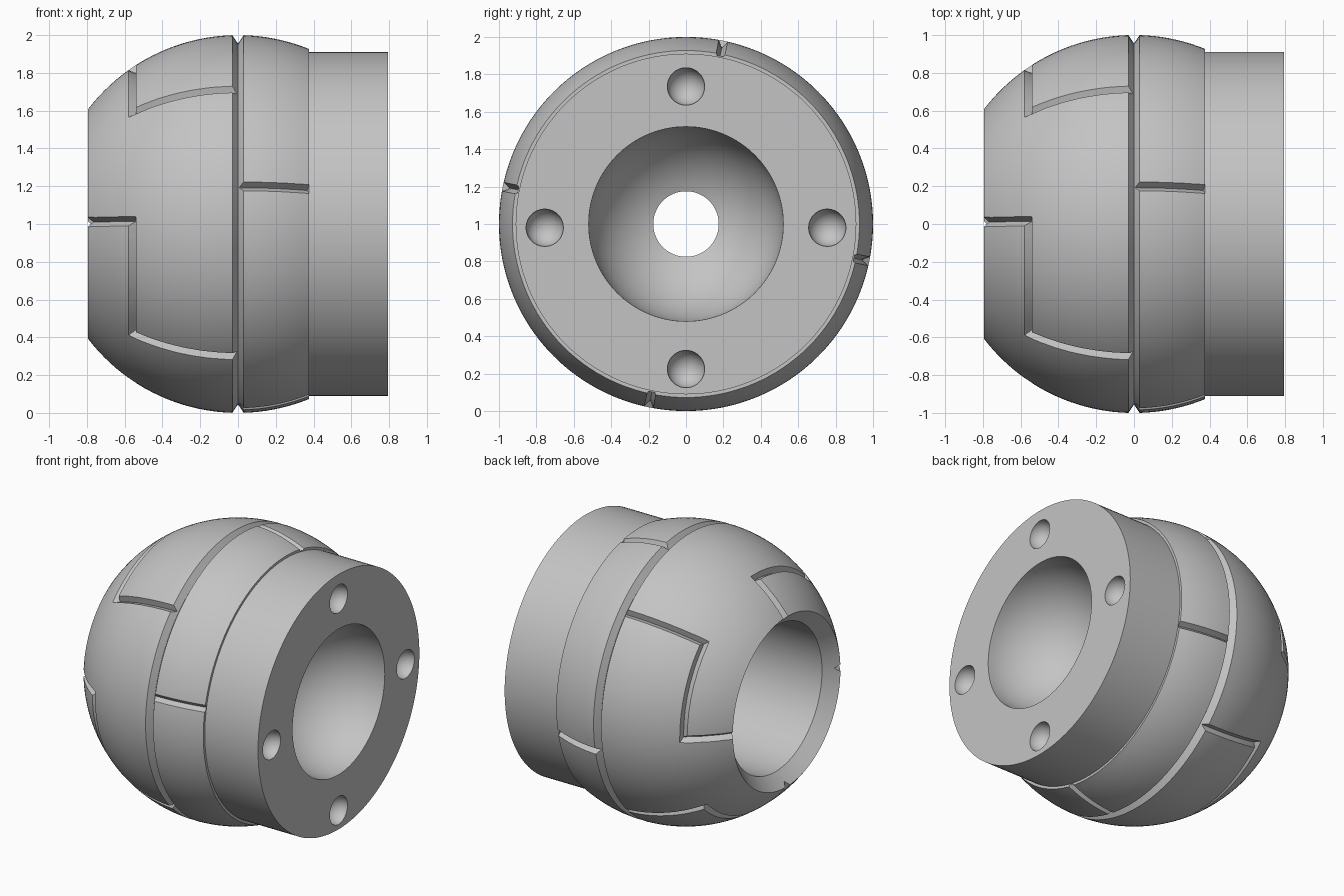
import bpy, bmesh
from math import sin, cos, acos, pi, radians, sqrt
from mathutils import Vector, Matrix

old = bpy.data.objects.get("Cube")
if old:
    bpy.data.objects.remove(old, do_unlink=True)

grey = bpy.data.materials.new("plain grey")
grey.use_nodes = True
grey.diffuse_color = (0.55, 0.55, 0.55, 1)
grey.node_tree.nodes["Principled BSDF"].inputs["Base Color"].default_value = (0.55, 0.55, 0.55, 1)

END, STEP, NECK, BORE, HOLE = 0.795, 0.375, 0.91, 0.52, 0.175
QUARTER = pi / 2


def make_object(name, bm):
    """Turn the shell outward and place it as an object."""
    bm.normal_update()
    if bm.calc_volume(signed=True) < 0:
        bmesh.ops.reverse_faces(bm, faces=bm.faces[:])
    mesh = bpy.data.meshes.new(name)
    bm.to_mesh(mesh)
    bm.free()
    mesh.materials.append(grey)
    ob = bpy.data.objects.new(name, mesh)
    ob.location.z = 1
    bpy.context.scene.collection.objects.link(ob)
    return ob


def bridge(bm, a, b):
    """Skin two matching closed rings of vertices."""
    for j in range(len(a)):
        k = (j + 1) % len(a)
        bm.faces.new((a[j], a[k], b[k], b[j]))


def arc(x0, x1, steps):
    """Unit-ball profile points between two stations on the x axis."""
    a, b = acos(x0), acos(x1)
    return [(cos(a + (b - a) * i / steps), sin(a + (b - a) * i / steps)) for i in range(steps + 1)]


# Closed profile: outer ball, seam, band, neck, cup, through hole, bore, chamfer
profile = arc(-END, -0.03, 20) + [(0, 0.955)] + arc(0.03, STEP, 9)
profile += [(STEP, NECK), (END, NECK)]
lip = acos(HOLE / BORE)
for i in range(17):
    a = lip * i / 16
    profile.append((END - BORE * sin(a), BORE * cos(a)))
profile += [(0.1, HOLE), (0.1, BORE), (-0.71, BORE)]

# Lathe the profile around the x axis
bm = bmesh.new()
rings = []
for i in range(128):
    a = 2 * pi * i / 128
    rings.append([bm.verts.new((x, r * cos(a), r * sin(a))) for x, r in profile])
for i, ring in enumerate(rings):
    bridge(bm, rings[i - 1], ring)
body = make_object("ball_joint_body", bm)


def on_ball(x, deg):
    """Direction at station x; the angle is measured upward from the front."""
    r, a = sqrt(1 - x * x), radians(deg)
    return Vector((x, -r * cos(a), r * sin(a)))


def line(p, q, steps):
    return [on_ball(*(u + (v - u) * i / steps for u, v in zip(p, q))) for i in range(steps + 1)]


def sweep_wedge(bm, path, turn):
    """Mitred V-shaped cutter following a path on the ball."""
    rot = Matrix.Rotation(turn, 3, 'X')
    rings = []
    for i, n in enumerate(path):
        before = (n - path[max(i - 1, 0)]).normalized()
        after = (path[min(i + 1, len(path) - 1)] - n).normalized()
        t = (before + after).normalized()
        mitre = max(t.dot(before), t.dot(after))
        side = n.cross(t).normalized() * (0.05 / mitre)
        rings.append([bm.verts.new(rot @ p) for p in (n * 0.963, n * 1.04 + side, n * 1.04 - side)])
    for a, b in zip(rings, rings[1:]):
        bridge(bm, a, b)
    bm.faces.new(rings[0][::-1])
    bm.faces.new(rings[-1])


# Groove cutters, repeated every quarter turn
panel = line((-0.006, -44.5), (-0.56, -44.5), 6)
panel += line((-0.56, -44.5), (-0.56, 1), 7)[1:]
panel += line((-0.56, 1), (-0.85, 1), 3)[1:]
band = line((0.006, 11.5), (STEP + 0.004, 11.5), 5)
bm = bmesh.new()
for k in range(4):
    sweep_wedge(bm, panel, k * QUARTER)
    sweep_wedge(bm, band, k * QUARTER)
grooves = make_object("groove_cutters", bm)

# Round pockets in the end face
bm = bmesh.new()
for k in range(4):
    place = Matrix.Translation((END, 0.755 * cos(k * QUARTER), 0.755 * sin(k * QUARTER) - 0.02))
    bmesh.ops.create_uvsphere(bm, u_segments=40, v_segments=21, radius=0.1,
                              matrix=place @ Matrix.Rotation(QUARTER, 4, 'Y'))
pockets = make_object("pocket_cutters", bm)

# Apply the cuts, then smooth the curved faces
bpy.context.view_layer.update()
bpy.ops.object.select_all(action='DESELECT')
body.select_set(True)
bpy.context.view_layer.objects.active = body
for cutter in (grooves, pockets):
    mod = body.modifiers.new(cutter.name, 'BOOLEAN')
    mod.operation = 'DIFFERENCE'
    mod.solver = 'EXACT'
    mod.object = cutter
    bpy.ops.object.modifier_apply(modifier=mod.name)
    bpy.data.objects.remove(cutter, do_unlink=True)
bpy.ops.object.shade_smooth_by_angle(angle=radians(25))
